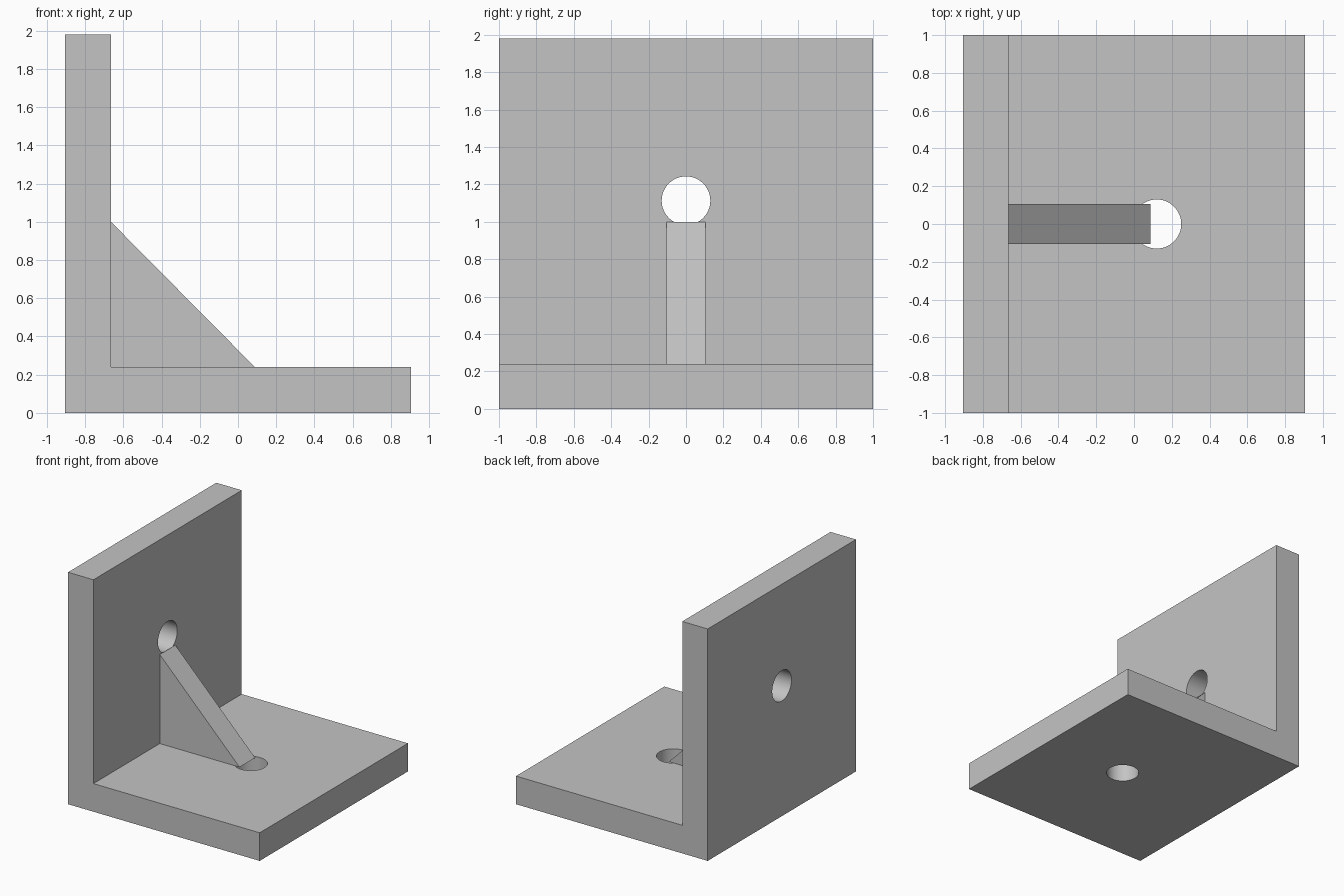
import bpy, bmesh, math

cube = bpy.data.objects.get("Cube")
if cube:
    bpy.data.objects.remove(cube, do_unlink=True)

HALF_X, HALF_Y, TOP = 0.905, 1.0, 1.98
THICK = 0.24
WALL_IN = -0.665
HOLE_R = 0.13

grey = bpy.data.materials.new("light grey")
grey.use_nodes = True
colour = (0.55, 0.55, 0.55, 1)
grey.diffuse_color = colour
grey.node_tree.nodes["Principled BSDF"].inputs["Base Color"].default_value = colour


def extrude_profile(name, points, half_width):
    """Extrude an x-z profile symmetrically along y."""
    bm = bmesh.new()
    face = bm.faces.new([bm.verts.new((x, -half_width, z)) for x, z in points])
    out = bmesh.ops.extrude_face_region(bm, geom=[face])
    moved = [v for v in out["geom"] if isinstance(v, bmesh.types.BMVert)]
    bmesh.ops.translate(bm, verts=moved, vec=(0, 2 * half_width, 0))
    bmesh.ops.recalc_face_normals(bm, faces=bm.faces)
    mesh = bpy.data.meshes.new(name)
    bm.to_mesh(mesh)
    bm.free()
    mesh.materials.append(grey)
    obj = bpy.data.objects.new(name, mesh)
    bpy.context.collection.objects.link(obj)
    return obj


def drill(target, location, rotation):
    """Cut a round through hole."""
    bpy.ops.mesh.primitive_cylinder_add(vertices=64, radius=HOLE_R, depth=2 * THICK,
                                        location=location, rotation=rotation)
    cutter = bpy.context.object
    cutter.name = "hole_cutter"
    cutter.hide_render = True
    cutter.data.materials.append(grey)
    mod = target.modifiers.new("hole", 'BOOLEAN')
    mod.operation = 'DIFFERENCE'
    mod.solver = 'EXACT'
    mod.object = cutter
    bpy.ops.object.select_all(action='DESELECT')
    target.select_set(True)
    bpy.context.view_layer.objects.active = target
    bpy.ops.object.modifier_apply(modifier=mod.name)
    bpy.data.objects.remove(cutter, do_unlink=True)


# L-shaped plate: base and upright wall
bracket = extrude_profile("angle_bracket", [
    (-HALF_X, 0), (HALF_X, 0), (HALF_X, THICK),
    (WALL_IN, THICK), (WALL_IN, TOP), (-HALF_X, TOP)], HALF_Y)

# Bolt holes through the base and the wall
drill(bracket, (0.12, 0, THICK / 2), (0, 0, 0))
drill(bracket, ((WALL_IN - HALF_X) / 2, 0, 1.113), (0, math.pi / 2, 0))
bpy.ops.object.shade_smooth_by_angle(angle=math.radians(30))

# Triangular stiffening rib in the corner
extrude_profile("gusset_rib", [(WALL_IN, THICK), (0.088, THICK), (WALL_IN, 1.0)], 0.105)
